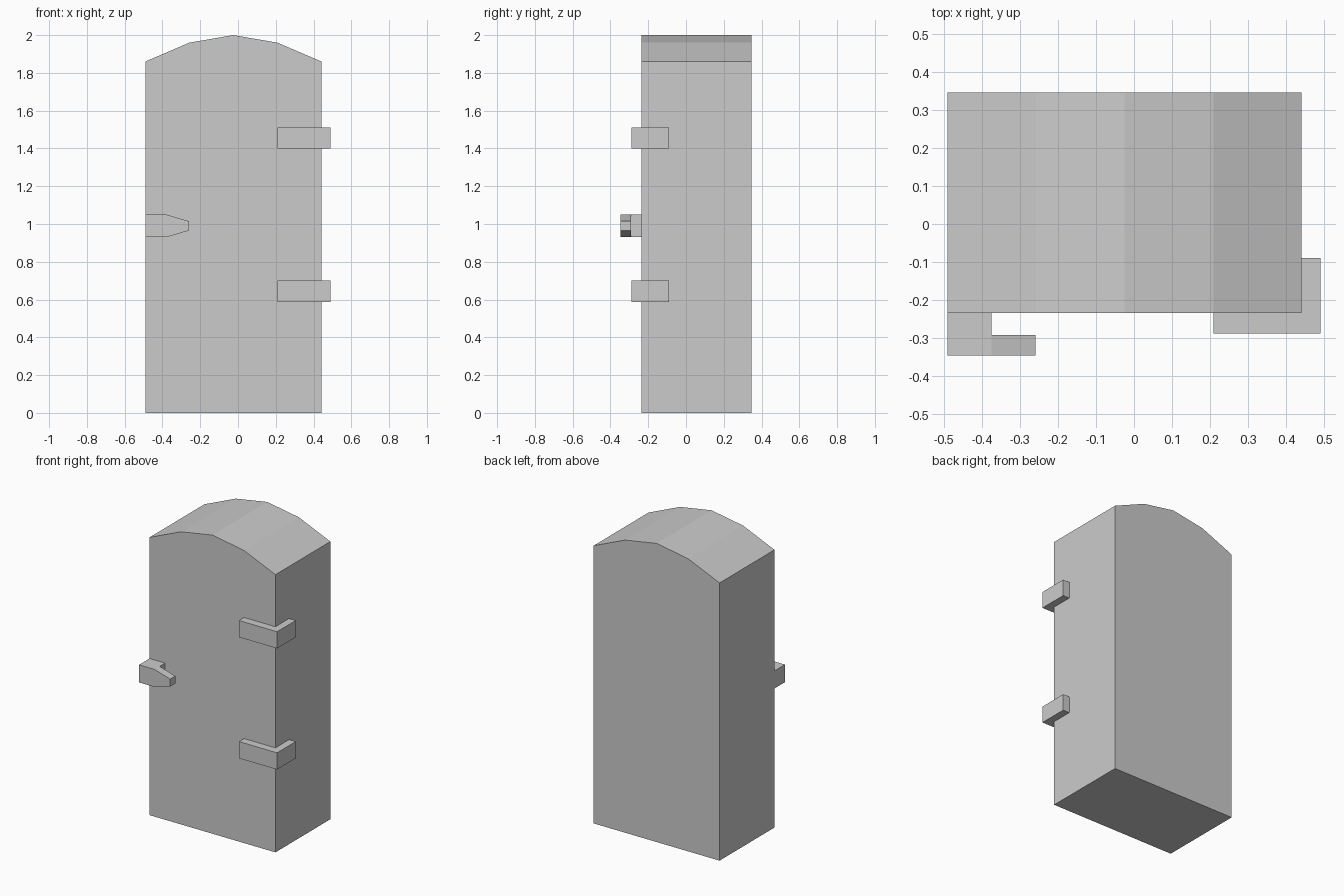
import bpy, bmesh
from mathutils import Vector

if "Cube" in bpy.data.objects:
    bpy.data.objects.remove(bpy.data.objects["Cube"])

LEFT, RIGHT = -0.491, 0.442
FRONT, BACK = -0.235, 0.346


def prism(points, offset):
    """Closed bmesh made by extruding a polygon along an offset."""
    bm = bmesh.new()
    face = bm.faces.new([bm.verts.new(p) for p in points])
    ext = bmesh.ops.extrude_face_region(bm, geom=[face], use_keep_orig=True)
    verts = [v for v in ext["geom"] if isinstance(v, bmesh.types.BMVert)]
    bmesh.ops.translate(bm, verts=verts, vec=offset)
    bmesh.ops.recalc_face_normals(bm, faces=bm.faces)
    return bm


def add_object(name, bm):
    mesh = bpy.data.meshes.new(name)
    bm.to_mesh(mesh)
    bm.free()
    obj = bpy.data.objects.new(name, mesh)
    bpy.context.collection.objects.link(obj)
    return obj


# Cabinet body with a faceted arched top
outline = [(LEFT, 0), (RIGHT, 0), (RIGHT, 1.86), (0.209, 1.96),
           (-0.025, 2.0), (-0.258, 1.96), (LEFT, 1.86)]
add_object("cabinet_body",
           prism([(x, FRONT, z) for x, z in outline], (0, BACK - FRONT, 0)))

# Two L-shaped hinges wrapped around the front right corner
hinge_plan = [(0.209, FRONT), (0.209, -0.288), (0.491, -0.288),
              (0.491, -0.09), (RIGHT, -0.09), (RIGHT, FRONT)]
for name, z in (("lower_hinge", 0.588), ("upper_hinge", 1.399)):
    add_object(name, prism([(x, y, z) for x, y in hinge_plan], (0, 0, 0.112)))

# Latch handle: post on the front, with a tapered lever pulled out of its side
post_plan = [(LEFT, FRONT), (LEFT, -0.346), (-0.376, -0.346),
             (-0.376, -0.292), (-0.376, FRONT)]
bm = prism([(x, y, 0.931) for x, y in post_plan], (0, 0, 0.118))
side = next(f for f in bm.faces
            if f.normal.x > 0.9 and f.calc_center_median().y < -0.3)
tip = bmesh.ops.extrude_discrete_faces(bm, faces=[side])["faces"][0]
for v in tip.verts:
    v.co = Vector((-0.26, v.co.y, 0.99 + (v.co.z - 0.99) * 0.42))
add_object("latch_handle", bm)
